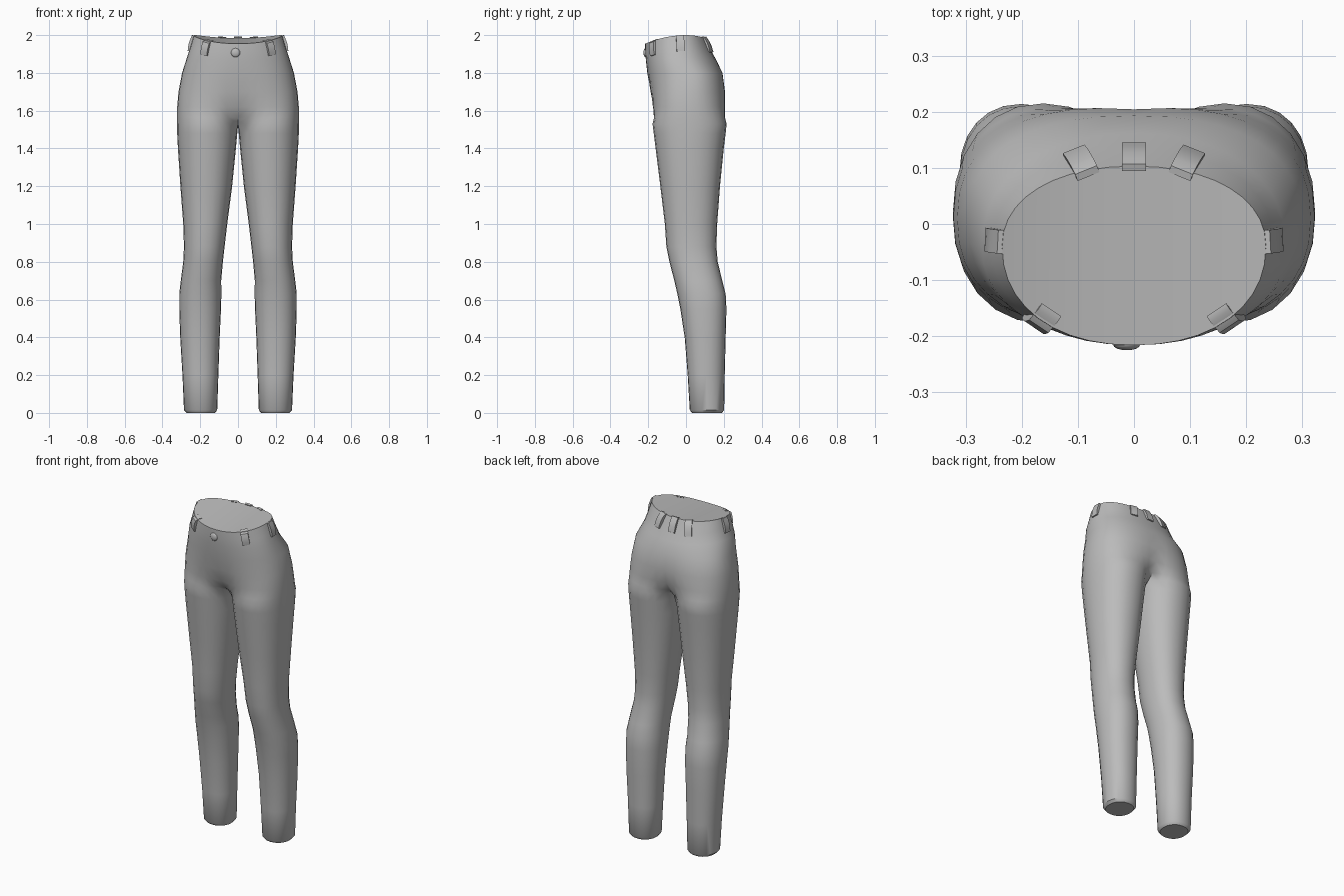
import bpy, bmesh, math
from mathutils import Vector
from mathutils.bvhtree import BVHTree

if "Cube" in bpy.data.objects:
    bpy.data.objects.remove(bpy.data.objects["Cube"])

fabric = bpy.data.materials.new("grey_fabric")
fabric.diffuse_color = (0.5, 0.5, 0.5, 1)
fabric.use_nodes = True
fabric.node_tree.nodes["Principled BSDF"].inputs["Base Color"].default_value = fabric.diffuse_color

M, INNER = 20, 4            # outer arc segments, inner thigh segments
N = M + INNER

# leg rows: height, inner x, outer x, front y, back y
LEG = [(0.0, .122, .272, .032, .19), (.015, .11, .286, .02, .202),
       (.2, .104, .294, .009, .205), (.4, .097, .306, -.007, .21),
       (.55, .09, .311, -.03, .214), (.63, .088, .311, -.046, .21),
       (.7, .089, .303, -.062, .192), (.8, .08, .29, -.088, .168),
       (.88, .071, .286, -.104, .161), (1.0, .057, .29, -.112, .165),
       (1.2, .031, .305, -.136, .18), (1.4, .011, .318, -.161, .2),
       (1.48, .004, .322, -.171, .21)]
# torso rows: height, half width, front y, back y, blend from thigh to torso
TORSO = [(1.53, .323, -.177, .215, 0), (1.565, .323, -.181, .218, .4),
         (1.62, .322, -.188, .219, .72), (1.7, .315, -.195, .214, .9),
         (1.8, .296, -.205, .193, 1), (1.88, .271, -.212, .162, 1),
         (1.94, .252, -.216, .132, 1), (2.0, .235, -.216, .103, 1)]


def soft(v, p):
    return math.copysign(abs(v) ** p, v)


def leg_point(i, xi, xo, yf, yb):
    a = math.radians(-150 + 300 * i / M) if i <= M else \
        math.radians(150 + 60 * (i - M) / INNER)
    return Vector(((xi + xo) / 2 + (xo - xi) / 2 * soft(math.cos(a), .92),
                   (yf + yb) / 2 + (yb - yf) / 2 * soft(math.sin(a), .92), 0))


def torso_point(i, w, yf, yb, z):
    a = math.radians(-90 + 180 * i / M)
    p = .92 if z > 1.85 else .85
    cy = -.04 if z > 1.85 else .01
    s = soft(math.sin(a), p)
    return Vector((w * soft(math.cos(a), p), cy + s * ((yb - cy) if s > 0 else (cy - yf)), 0))


def finish(name, bm):
    bmesh.ops.recalc_face_normals(bm, faces=bm.faces)
    me = bpy.data.meshes.new(name)
    bm.to_mesh(me)
    ob = bpy.data.objects.new(name, me)
    bpy.context.collection.objects.link(ob)
    me.materials.append(fabric)
    bpy.ops.object.select_all(action='DESELECT')
    ob.select_set(True)
    bpy.context.view_layer.objects.active = ob
    bpy.ops.object.shade_smooth_by_angle(angle=math.radians(40))
    return ob


# trousers: one half lofted upward from the hem, then mirrored
bm = bmesh.new()
rings = []
for z, xi, xo, yf, yb in LEG:
    rings.append([bm.verts.new(leg_point(i, xi, xo, yf, yb) + Vector((0, 0, z)))
                  for i in range(N)])
for k, (z, w, yf, yb, t) in enumerate(TORSO):
    ring = []
    for i in range(N if k == 0 else M + 1):
        p = leg_point(i, 0, w, yf, yb)
        if i <= M:
            p = p.lerp(torso_point(i, w, yf, yb, z), t)
        if i == 0 or i >= M:
            p.x = 0
        # the waistline dips at the front and a little at the back
        dip = -.045 * (p.y / .215) ** 2 if p.y < 0 else -.015 * (p.y / .1) ** 2
        p.z = z + dip * max(0, min(1, (z - 1.8) / .2))
        if k == 0 and i > M:
            p.z -= .012 * math.sin(math.pi * (i - M) / INNER)
        ring.append(bm.verts.new(p))
    rings.append(ring)
for k, (a, b) in enumerate(zip(rings, rings[1:])):
    for i in range(N if k < len(LEG) else M):
        j = (i + 1) % N
        bm.faces.new((a[i], a[j], b[j], b[i]))
bm.faces.new(rings[0])                                   # hem
rim = rings[-1]
for i in range(M // 2 - 1):                              # waist infill
    bm.faces.new((rim[i], rim[i + 1], rim[M - i - 1], rim[M - i]))
bm.faces.new((rim[M // 2 - 1], rim[M // 2], rim[M // 2 + 1]))
bmesh.ops.mirror(bm, geom=bm.verts[:] + bm.edges[:] + bm.faces[:],
                 axis='X', merge_dist=.0005)
finish("trousers", bm)
surface = BVHTree.FromBMesh(bm)


def on_surface(p, n):
    hit = surface.ray_cast(p + n * .15, -n, .3)[0]
    return hit if hit else p


def belt_loop(name, top, bottom, normal):
    """Thin arched strap lying on the waistband."""
    n = Vector(normal).normalized()
    top, bottom = Vector(top), Vector(bottom)
    side = (bottom - top).cross(n).normalized() * .021
    bm = bmesh.new()
    rows = []
    for s in range(6):
        t = s / 5
        p = top.lerp(bottom, t)
        if t > .15:
            p = on_surface(p, n)
        out = n * (.007 + .006 * math.sin(math.pi * t))
        rows.append([bm.verts.new(q) for q in
                     (p - side - n * .006, p + side - n * .006,
                      p + side + out, p - side + out)])
    for a, b in zip(rows, rows[1:]):
        for i in range(4):
            bm.faces.new((a[i], a[(i + 1) % 4], b[(i + 1) % 4], b[i]))
    bm.faces.new(rows[0])
    bm.faces.new(rows[-1])
    finish(name, bm)


belt_loop("back_loop", (0, .1, 1.99), (0, .15, 1.912), (0, 1, .3))
for sx, tag in ((1, "right"), (-1, "left")):
    belt_loop("back_loop_" + tag, (sx * .083, .09, 1.99), (sx * .11, .14, 1.912),
              (sx * .38, 1, .3))
    belt_loop("side_loop_" + tag, (sx * .236, -.032, 1.998), (sx * .258, -.028, 1.915),
              (sx, .05, .2))
    belt_loop("front_loop_" + tag, (sx * .15, -.158, 1.975), (sx * .177, -.17, 1.892),
              (sx * .55, -.85, .1))

# button: small domed disc at the front
bm = bmesh.new()
bmesh.ops.create_uvsphere(bm, u_segments=16, v_segments=8, radius=.024)
c = on_surface(Vector((-.013, -.21, 1.907)), Vector((0, -1, 0)))
for v in bm.verts:
    v.co = Vector((v.co.x, v.co.z * .4, v.co.y)) + c
finish("button", bm)
